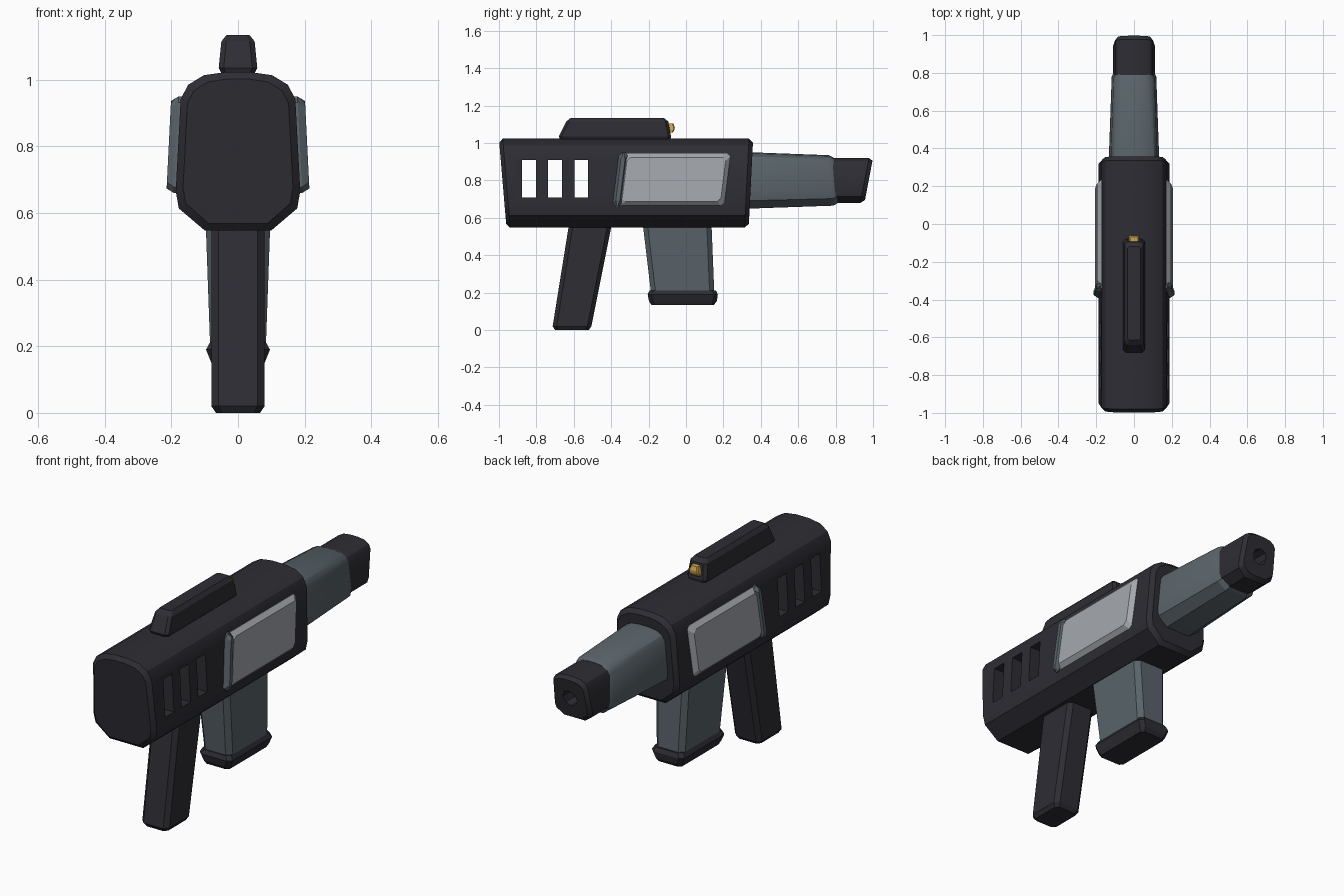
import bpy
import bmesh
import math

cube = bpy.data.objects.get("Cube")
if cube:
    bpy.data.objects.remove(cube, do_unlink=True)


def material(name, r, g, b):
    m = bpy.data.materials.new(name)
    m.use_nodes = True
    m.diffuse_color = (r, g, b, 1)
    m.node_tree.nodes["Principled BSDF"].inputs["Base Color"].default_value = (r, g, b, 1)
    return m


DARK = material("charcoal", 0.026, 0.026, 0.034)
STEEL = material("blue grey", 0.10, 0.125, 0.143)
PANEL = material("light grey", 0.37, 0.39, 0.42)
GOLD = material("gold", 0.60, 0.38, 0.08)


def loft(name, rings, mat):
    """Skin a list of equal-length point rings and cap both ends."""
    bm = bmesh.new()
    loops = [[bm.verts.new(p) for p in ring] for ring in rings]
    n = len(loops[0])
    for a, b in zip(loops, loops[1:]):
        for i in range(n):
            j = (i + 1) % n
            bm.faces.new((a[i], a[j], b[j], b[i]))
    bm.faces.new(loops[0])
    bm.faces.new(loops[-1])
    bmesh.ops.recalc_face_normals(bm, faces=bm.faces)
    mesh = bpy.data.meshes.new(name)
    bm.to_mesh(mesh)
    bm.free()
    mesh.materials.append(mat)
    ob = bpy.data.objects.new(name, mesh)
    bpy.context.collection.objects.link(ob)
    return ob


def rect(u0, u1, v0, v1, c):
    """Rectangle with chamfered corners."""
    return [(u0 + c, v0), (u1 - c, v0), (u1, v0 + c), (u1, v1 - c),
            (u1 - c, v1), (u0 + c, v1), (u0, v1 - c), (u0, v0 + c)]


def upright(name, levels, mat):
    """Loft along z; each level is (z, half width, back y, front y, chamfer)."""
    return loft(name, [[(x, y, z) for x, y in rect(-w, w, y0, y1, c)]
                       for z, w, y0, y1, c in levels], mat)


# Rounded cross-section, half of it, as fractions of half width and half height
HALF = [(0.53, -1), (0.95, -0.72), (1, -0.5), (0.92, 0.66),
        (0.8, 0.84), (0.55, 0.96), (0.2, 1)]
SECTION = HALF + [(-x, z) for x, z in reversed(HALF)]


def lengthwise(name, zc, stations, mat):
    """Loft along y; each station is (y, half width, half height, slant)."""
    return loft(name, [[(x * w, y + slant * z * h, zc + z * h) for x, z in SECTION]
                       for y, w, h, slant in stations], mat)


def cut(ob, cutter):
    mod = ob.modifiers.new("cut", "BOOLEAN")
    mod.operation = "DIFFERENCE"
    mod.solver = "EXACT"
    mod.object = cutter
    cutter.hide_render = True
    bpy.context.view_layer.objects.active = ob
    bpy.ops.object.modifier_apply(modifier=mod.name)
    bpy.data.objects.remove(cutter, do_unlink=True)


# Main body with three slots right through it
body = lengthwise("body", 0.785, [
    (-0.98, 0.165, 0.217, -0.085), (-0.96, 0.187, 0.238, -0.085),
    (0.325, 0.187, 0.238, 0.05), (0.347, 0.167, 0.217, 0.05)], DARK)
for y in (-0.84, -0.70, -0.56):
    cut(body, upright("slot_cutter", [(0.71, 0.4, y - 0.037, y + 0.037, 0.001),
                                      (0.91, 0.4, y - 0.037, y + 0.037, 0.001)], DARK))

# Barrel and bored muzzle
barrel = lengthwise("barrel", 0.80, [
    (0.30, 0.135, 0.152, 0), (0.775, 0.118, 0.135, -0.09),
    (0.80, 0.106, 0.122, -0.09)], STEEL)
muzzle = lengthwise("muzzle", 0.80, [
    (0.70, 0.11, 0.12, 0), (0.955, 0.11, 0.12, 0.19),
    (0.977, 0.095, 0.105, 0.19)], DARK)
bore = [(0.042 * math.cos(k * math.pi / 4), 0.80 + 0.042 * math.sin(k * math.pi / 4))
        for k in range(8)]
cut(muzzle, loft("bore_cutter", [[(x, y, z) for x, z in bore] for y in (0.87, 1.1)], DARK))

# Top rail and its bead sight
upright("top_rail", [
    (1.01, 0.045, -0.67, -0.085, 0.012), (1.035, 0.058, -0.68, -0.08, 0.015),
    (1.115, 0.05, -0.64, -0.095, 0.015), (1.135, 0.034, -0.615, -0.12, 0.01)], DARK)
upright("sight_bead", [
    (1.055, 0.03, -0.11, -0.07, 0.006), (1.07, 0.03, -0.11, -0.062, 0.006),
    (1.085, 0.026, -0.11, -0.06, 0.006), (1.105, 0.02, -0.11, -0.068, 0.006)], GOLD)

# Grip, magazine and magazine foot
upright("grip", [
    (0.0, 0.066, -0.70, -0.52, 0.018), (0.02, 0.08, -0.713, -0.506, 0.022),
    (0.60, 0.08, -0.62, -0.39, 0.022)], DARK)
upright("magazine", [
    (0.18, 0.083, -0.185, 0.152, 0.025), (0.60, 0.098, -0.235, 0.135, 0.025)], STEEL)
upright("magazine_foot", [
    (0.135, 0.072, -0.185, 0.15, 0.015), (0.155, 0.082, -0.198, 0.165, 0.02),
    (0.19, 0.096, -0.205, 0.17, 0.02), (0.212, 0.084, -0.195, 0.16, 0.02)], DARK)


def side_plate(name, side, y0, y1, z0, z1, reach, bevel, mat):
    """Bevelled plate on a flank, leaning outwards at the bottom."""
    rings = []
    for x, inset in ((0.14, 0), (reach - 0.022, 0), (reach, bevel)):
        outline = rect(y0 + inset, y1 - inset, z0 + inset, z1 - inset, 0.018)
        rings.append([(side * (x - 0.05 * (z - 0.8)), y + 0.125 * (z - 0.81), z)
                      for y, z in outline])
    return loft(name, rings, mat)


# Flank plates with a narrow strip behind each
for side, word in ((1, "left"), (-1, "right")):
    side_plate(word + "_panel", side, -0.35, 0.222, 0.665, 0.945, 0.202, 0.022, PANEL)
    side_plate(word + "_panel_strip", side, -0.375, -0.325, 0.66, 0.95, 0.208, 0.014, STEEL)

# Soften only the shallow bends of the rounded parts
for ob in (body, barrel, muzzle):
    bpy.ops.object.select_all(action="DESELECT")
    ob.select_set(True)
    bpy.context.view_layer.objects.active = ob
    bpy.ops.object.shade_smooth_by_angle(angle=math.radians(28))
